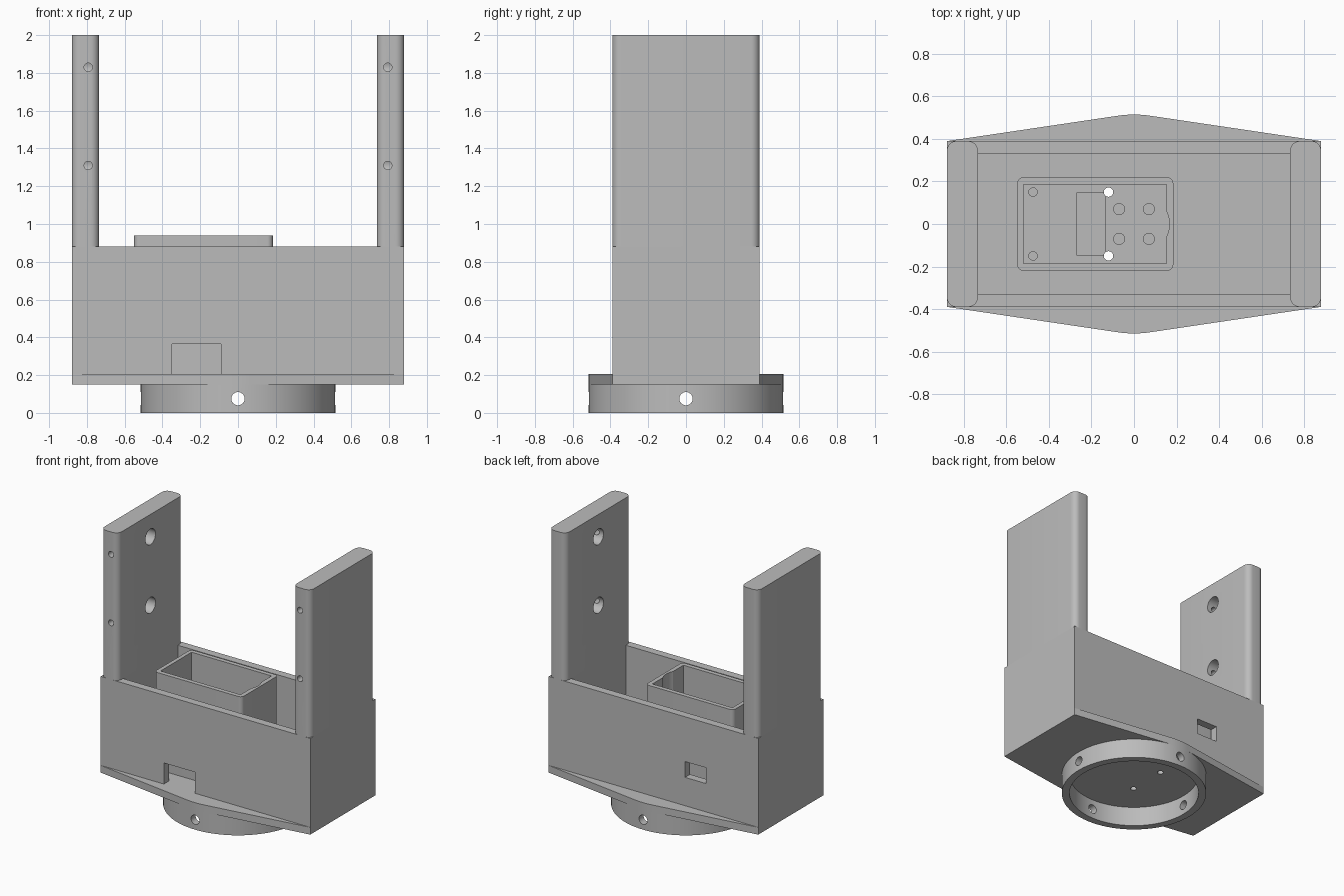
import bpy, bmesh, math
from mathutils import Matrix, Vector

cube = bpy.data.objects.get("Cube")
if cube:
    bpy.data.objects.remove(cube, do_unlink=True)

GREY = (0.5, 0.5, 0.5, 1)
mat = bpy.data.materials.new("plain_grey")
mat.use_nodes = True
mat.diffuse_color = GREY
mat.node_tree.nodes["Principled BSDF"].inputs["Base Color"].default_value = GREY


def prism(name, outline, z0, z1):
    """Extrude a closed outline from z0 up to z1."""
    bm = bmesh.new()
    face = bm.faces.new([bm.verts.new((x, y, z0)) for x, y in outline])
    top = bmesh.ops.extrude_face_region(bm, geom=[face])["geom"]
    verts = [v for v in top if isinstance(v, bmesh.types.BMVert)]
    bmesh.ops.translate(bm, verts=verts, vec=(0, 0, z1 - z0))
    bmesh.ops.recalc_face_normals(bm, faces=bm.faces)
    mesh = bpy.data.meshes.new(name)
    bm.to_mesh(mesh)
    bm.free()
    mesh.materials.append(mat)
    ob = bpy.data.objects.new(name, mesh)
    bpy.context.collection.objects.link(ob)
    return ob


def arc(cx, cy, r, a0, a1, n):
    angles = [math.radians(a0 + (a1 - a0) * i / n) for i in range(n + 1)]
    return [(cx + r * math.cos(a), cy + r * math.sin(a)) for a in angles]


def rect(x0, x1, y0, y1, r=0):
    """Rectangle outline, with rounded corners if r is given."""
    if not r:
        return [(x0, y0), (x1, y0), (x1, y1), (x0, y1)]
    corners = [(x1 - r, y1 - r), (x0 + r, y1 - r), (x0 + r, y0 + r), (x1 - r, y0 + r)]
    return [p for i, (x, y) in enumerate(corners) for p in arc(x, y, r, 90 * i, 90 * i + 90, 8)]


def block(x0, x1, y0, y1, z0, z1):
    return prism("cutter", rect(x0, x1, y0, y1), z0, z1)


def rod(start, end, r, n=32):
    """Cylinder cutter between two points."""
    a, b = Vector(start), Vector(end)
    ob = prism("cutter", arc(0, 0, r, 0, 360, n)[:-1], 0, (b - a).length)
    turn = (b - a).to_track_quat("Z", "Y").to_matrix().to_4x4()
    ob.data.transform(Matrix.Translation(a) @ turn)
    return ob


def cut(ob, cutters):
    """Subtract each cutter, then discard it."""
    bpy.context.view_layer.objects.active = ob
    for c in cutters:
        c.hide_render = True
        mod = ob.modifiers.new("cut", "BOOLEAN")
        mod.operation, mod.solver, mod.object = "DIFFERENCE", "EXACT", c
        bpy.ops.object.modifier_apply(modifier=mod.name)
        bpy.data.objects.remove(c, do_unlink=True)


# Main dimensions
HX, HY = 0.88, 0.39          # half length and half depth of the body
INNER = 0.735                # inner face of the uprights
RING = 0.515                 # outer radius of the mounting ring
Z_RING, Z_PLATE, Z_BODY, Z_TOP = 0.15, 0.205, 0.88, 2.0
SCREWS = [(-0.12, 0.15), (-0.12, -0.15)]
parts = []

# Mounting ring with four radial screw holes
ring = prism("mounting_ring", arc(0, 0, RING, 0, 360, 96)[:-1], 0, Z_RING)
cut(ring, [rod((0, 0, -0.1), (0, 0, 0.3), 0.46, 96),
           rod((-1, 0, 0.075), (1, 0, 0.075), 0.035),
           rod((0, -1, 0.075), (0, 1, 0.075), 0.035)])
parts.append(ring)

# Base plate: rectangle blended tangentially into the ring
tangent = math.degrees(math.atan2(HY, HX) + math.acos(RING / math.hypot(HX, HY)))
outline = ([(HX, HY)] + arc(0, 0, RING, tangent, 180 - tangent, 8)
           + [(-HX, HY), (-HX, -HY)]
           + arc(0, 0, RING, 180 + tangent, 360 - tangent, 8) + [(HX, -HY)])
plate = prism("base_plate", outline, Z_RING, Z_PLATE)
cut(plate, [rod((x, y, 0), (x, y, 0.4), 0.022) for x, y in SCREWS])
parts.append(plate)

# Open body with a cable notch in front and a window at the back
body = prism("body_walls", rect(-HX, HX, -HY, HY), Z_PLATE, Z_BODY)
cut(body, [block(-INNER, INNER, -0.33, 0.33, 0, 1),
           block(-0.35, -0.09, -0.5, -0.3, 0.1, 0.365),
           block(-0.44, -0.265, 0.3, 0.5, 0.42, 0.54)])
parts.append(body)

# Uprights with blind pivot holes and front set-screw holes
for side, name in ((1, "left_upright"), (-1, "right_upright")):
    x0, x1 = sorted((side * INNER, side * HX))
    upright = prism(name, rect(x0, x1, -HY, HY, 0.045), Z_BODY, Z_TOP)
    holes = []
    for z in (1.31, 1.83):
        holes.append(rod((side * 0.6, 0, z), (side * 0.84, 0, z), 0.06))
        holes.append(rod((side * 0.793, -0.5, z), (side * 0.793, 0, z), 0.022))
    cut(upright, holes)
    parts.append(upright)

# Motor box with pocket, wall relief, cable slot and floor holes
FLOOR = 0.26
box = prism("motor_box", rect(-0.55, 0.185, -0.22, 0.22, 0.03), Z_PLATE, 0.94)
cutters = [block(-0.52, 0.152, -0.186, 0.186, FLOOR, 1.1),
           rod((0.04, 0, FLOOR), (0.04, 0, 1.1), 0.127, 64),
           block(-0.27, -0.135, -0.145, 0.145, 0.22, 0.4)]
cutters += [rod((x, y, 0.1), (x, y, 0.4), 0.022) for x, y in SCREWS]
for y in (-1, 1):
    cutters.append(rod((-0.475, 0.15 * y, 0.22), (-0.475, 0.15 * y, 0.4), 0.02))
    for x in (-0.07, 0.07):
        cutters.append(rod((x, 0.07 * y, 0.22), (x, 0.07 * y, 0.4), 0.026))
cut(box, cutters)
parts.append(box)

# Smooth the round surfaces, keep the edges sharp
bpy.ops.object.select_all(action="DESELECT")
for ob in parts:
    ob.select_set(True)
bpy.context.view_layer.objects.active = parts[0]
bpy.ops.object.shade_smooth_by_angle(angle=math.radians(30))
